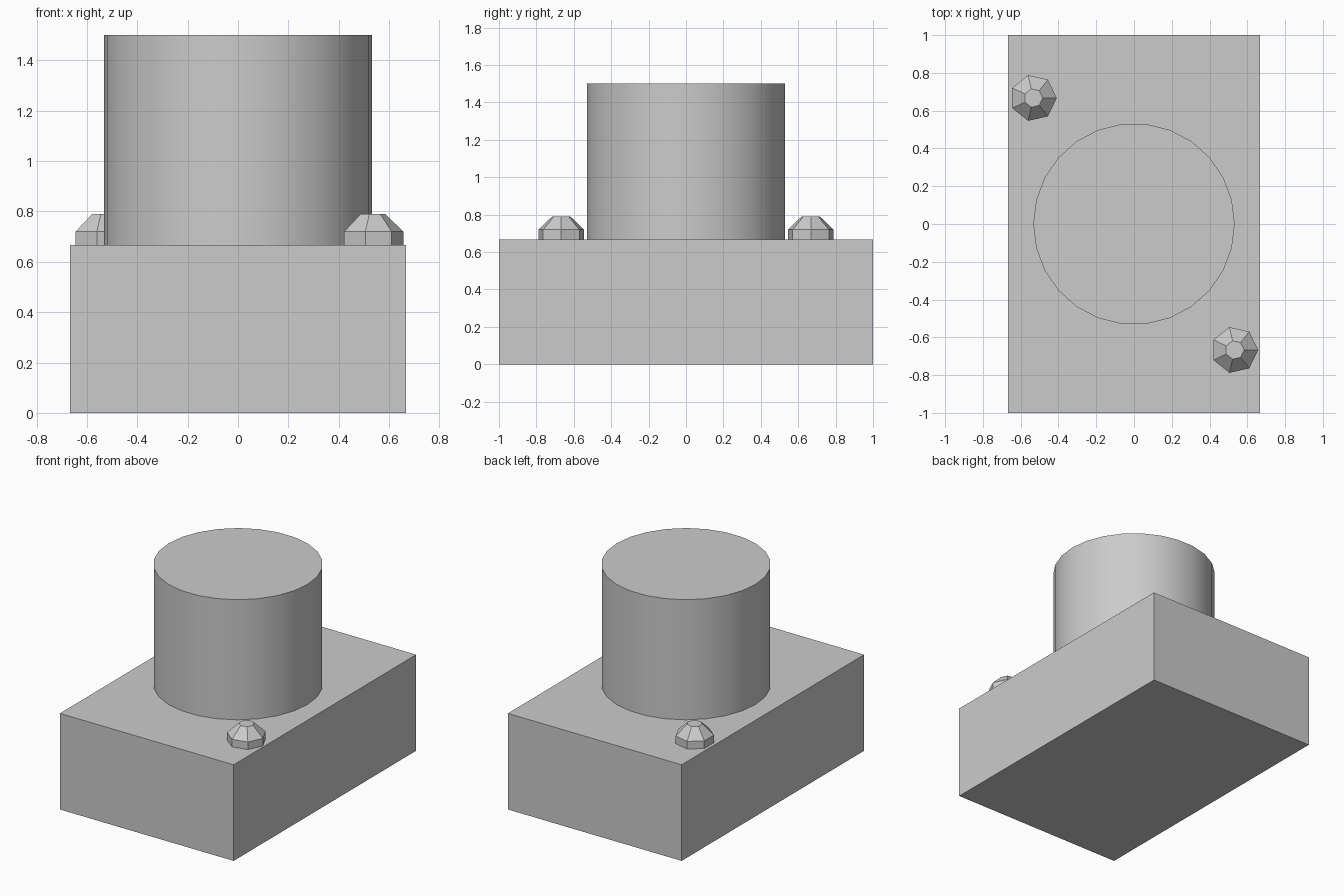
import bpy
import bmesh
import math

cube = bpy.data.objects.get("Cube")
if cube:
    bpy.data.objects.remove(cube, do_unlink=True)

grey = bpy.data.materials.new("light grey")
grey.use_nodes = True
colour = (0.6, 0.6, 0.6, 1)
grey.diffuse_color = colour
grey.node_tree.nodes["Principled BSDF"].inputs["Base Color"].default_value = colour


def lathe(name, profile, sides, location=(0, 0, 0)):
    """Closed solid from (radius, height) rings, with n-gon caps."""
    bm = bmesh.new()
    rings = []
    for radius, z in profile:
        angles = [math.tau * i / sides for i in range(sides)]
        rings.append([bm.verts.new((radius * math.cos(a), radius * math.sin(a), z)) for a in angles])
    for low, high in zip(rings, rings[1:]):
        for i in range(sides):
            j = (i + 1) % sides
            bm.faces.new((low[i], low[j], high[j], high[i]))
    bm.faces.new(rings[0][::-1])
    bm.faces.new(rings[-1])
    mesh = bpy.data.meshes.new(name)
    bm.to_mesh(mesh)
    bm.free()
    mesh.materials.append(grey)
    obj = bpy.data.objects.new(name, mesh)
    obj.location = location
    bpy.context.collection.objects.link(obj)
    return obj


base_top = 2 / 3

# Block base
bpy.ops.mesh.primitive_cube_add(size=1, location=(0, 0, base_top / 2))
base = bpy.context.object
base.name = "base_block"
base.scale = (4 / 3, 2, base_top)
bpy.ops.object.transform_apply(location=False, rotation=False, scale=True)
base.data.materials.append(grey)

# Round post, smooth around the side
post = lathe("round_post", [(0.533, base_top), (0.533, 1.5)], 26)
bpy.ops.object.select_all(action="DESELECT")
post.select_set(True)
bpy.context.view_layer.objects.active = post
bpy.ops.object.shade_smooth_by_angle(angle=math.radians(30))

# Faceted bolts on opposite corners
bolt_profile = [(0.124, 0), (0.124, 0.053), (0.05, 0.124)]
for name, side in (("front_bolt", 1), ("back_bolt", -1)):
    lathe(name, bolt_profile, 7, (0.533 * side, -0.667 * side, base_top))
